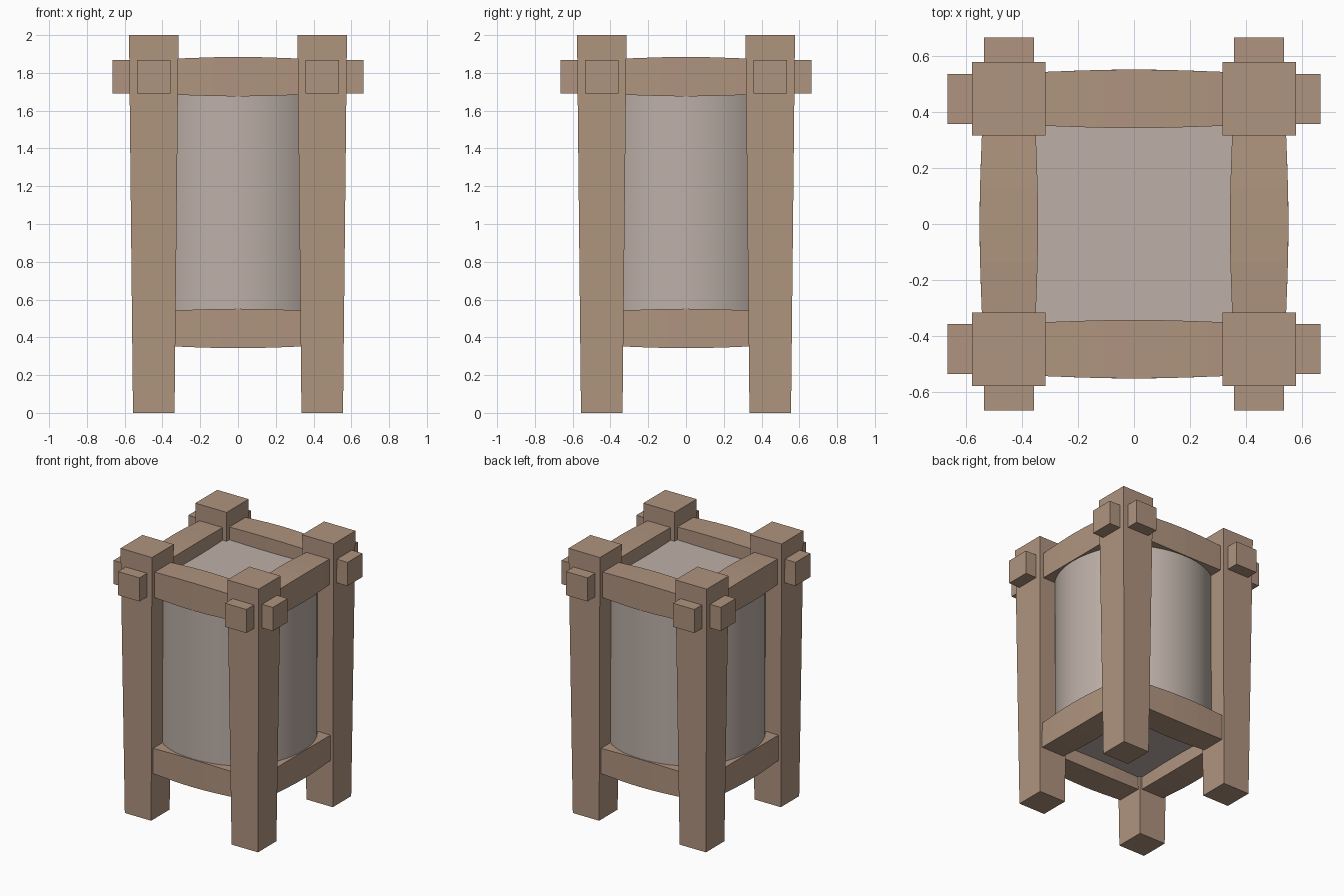
import bpy, bmesh, math

cube = bpy.data.objects.get("Cube")
if cube:
    bpy.data.objects.remove(cube, do_unlink=True)


def material(name, rgb):
    mat = bpy.data.materials.new(name)
    mat.use_nodes = True
    color = (*rgb, 1)
    mat.diffuse_color = color
    mat.node_tree.nodes["Principled BSDF"].inputs["Base Color"].default_value = color
    return mat


wood = material("warm_wood", (0.43, 0.295, 0.21))
paper = material("pale_paper", (0.51, 0.435, 0.39))

OFFSET = 0.446   # post and rail centre lines
TOP_Z, LOW_Z = 1.78, 0.447


def loft(name, stations, mat):
    """Square bar along local x; stations are (position, half width)."""
    bm = bmesh.new()
    rings = [[bm.verts.new((x, h * a, h * b))
              for a, b in ((-1, -1), (1, -1), (1, 1), (-1, 1))]
             for x, h in stations]
    for r, s in zip(rings, rings[1:]):
        for i in range(4):
            j = (i + 1) % 4
            bm.faces.new((r[i], r[j], s[j], s[i]))
    bm.faces.new(rings[0])
    bm.faces.new(rings[-1])
    bmesh.ops.recalc_face_normals(bm, faces=bm.faces)
    mesh = bpy.data.meshes.new(name)
    bm.to_mesh(mesh)
    bm.free()
    mesh.materials.append(mat)
    obj = bpy.data.objects.new(name, mesh)
    bpy.context.collection.objects.link(obj)
    return obj


def swell(x):
    """Half width of a rail, thickest at mid span."""
    t = min(abs(x) / 0.6, 1)
    return 0.089 + 0.0155 * math.cos(t * math.pi / 2) ** 2


def rail_stations(half_length, steps=10):
    xs = [half_length * (2 * i / steps - 1) for i in range(steps + 1)]
    return [(x, swell(x)) for x in xs]


# Four posts, widening towards the top
for sx, side in ((1, "left"), (-1, "right")):
    for sy, end in ((-1, "front"), (1, "back")):
        post = loft(f"{end}_{side}_post", [(0, 0.11), (2, 0.131)], wood)
        post.rotation_euler.y = -math.pi / 2
        post.location = (sx * OFFSET, sy * OFFSET, 0)

# Upper rails pass through the posts, lower rails end inside them
for level, z, half in (("upper", TOP_Z, 0.665), ("lower", LOW_Z, 0.5)):
    for i, side in enumerate(("front", "left", "back", "right")):
        angle = i * math.pi / 2
        rail = loft(f"{level}_{side}_rail", rail_stations(half), wood)
        rail.rotation_euler.z = angle
        rail.location = (OFFSET * math.sin(angle), -OFFSET * math.cos(angle), z)

# Round paper shade inside the frame
bpy.ops.mesh.primitive_cylinder_add(vertices=64, radius=0.543, depth=TOP_Z - LOW_Z,
                                    location=(0, 0, (TOP_Z + LOW_Z) / 2))
shade = bpy.context.object
shade.name = "paper_shade"
shade.data.materials.append(paper)
bpy.ops.object.shade_smooth_by_angle()
